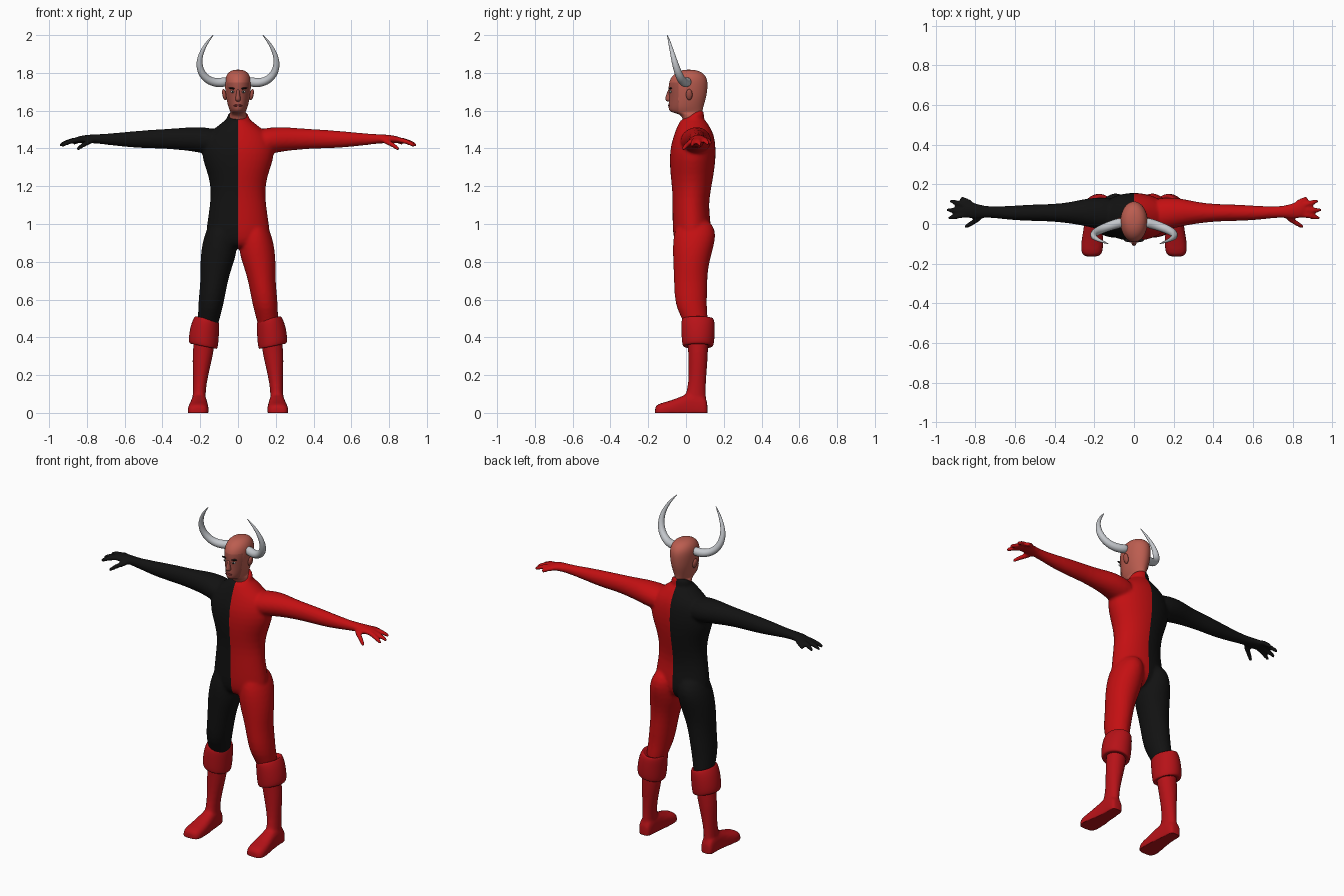
import bpy, bmesh, math
from mathutils import Vector, Matrix

if "Cube" in bpy.data.objects:
    bpy.data.objects.remove(bpy.data.objects["Cube"], do_unlink=True)


def material(name, rgb):
    mat = bpy.data.materials.new(name)
    mat.use_nodes = True
    mat.diffuse_color = (*rgb, 1)
    shader = mat.node_tree.nodes["Principled BSDF"]
    shader.inputs["Base Color"].default_value = (*rgb, 1)
    shader.inputs["Roughness"].default_value = 0.7
    return mat


SUIT_RED = material("suit red", (0.55, 0.005, 0.006))
SUIT_BLACK = material("suit black", (0.006, 0.006, 0.006))
BOOT_RED = material("boot red", (0.47, 0.006, 0.009))
SKIN = material("scalp skin", (0.5, 0.11, 0.08))
FACE = material("face skin", (0.36, 0.08, 0.06))
HORN = material("horn grey", (0.55, 0.57, 0.6))
DARK = material("brow black", (0.01, 0.008, 0.008))
WHITE = material("eye white", (0.7, 0.7, 0.66))
LIP = material("lip red", (0.22, 0.03, 0.03))


def skin_rings(bm, loops):
    """Bridge successive vertex loops and cap both ends."""
    for a, b in zip(loops, loops[1:]):
        n = len(a)
        for i in range(n):
            j = (i + 1) % n
            bm.faces.new((a[i], a[j], b[j], b[i]))
    bm.faces.new(loops[0])
    bm.faces.new(loops[-1])


def loft(bm, axis, rings, power=1.0, shear=None, sides=24):
    """Rings are (position, low u, high u, low v, high v) along the axis."""
    u, v = [k for k in range(3) if k != axis]
    loops = []
    for t, u0, u1, v0, v1 in rings:
        loop = []
        for i in range(sides):
            a = math.tau * i / sides
            c, s = [math.copysign(abs(w) ** power, w) for w in (math.cos(a), math.sin(a))]
            co = Vector()
            co[axis] = t
            co[u] = (u0 + u1) / 2 + c * (u1 - u0) / 2
            co[v] = (v0 + v1) / 2 + s * (v1 - v0) / 2
            if shear:
                across, slope, origin = shear
                co[axis] += slope * (co[across] - origin)
            loop.append(bm.verts.new(co))
        loops.append(loop)
    skin_rings(bm, loops)


def tube(bm, points, radii, sides=12):
    """Round tapering tube through the points."""
    points = [Vector(p) for p in points]
    loops = []
    for i, (p, r) in enumerate(zip(points, radii)):
        along = points[min(i + 1, len(points) - 1)] - points[max(i - 1, 0)]
        side = along.cross(Vector((0, 1, 0))).normalized()
        other = along.cross(side).normalized()
        loops.append([bm.verts.new(p + r * (side * math.cos(a) + other * math.sin(a)))
                      for a in (math.tau * k / sides for k in range(sides))])
    skin_rings(bm, loops)


def blob(bm, centre, radii, tilt=0):
    matrix = (Matrix.Translation(centre) @ Matrix.Rotation(tilt, 4, 'Y')
              @ Matrix.Diagonal((*radii, 1)))
    bmesh.ops.create_uvsphere(bm, u_segments=16, v_segments=10, radius=1, matrix=matrix)


def finish(name, bm, mats, rule=None, mirror=True, subdiv=1, voxel=0, relax=5):
    """Turn the bmesh into a smooth object, fusing its pieces if voxel is set."""
    bmesh.ops.recalc_face_normals(bm, faces=bm.faces)
    mesh = bpy.data.meshes.new(name)
    bm.to_mesh(mesh)
    bm.free()
    obj = bpy.data.objects.new(name, mesh)
    bpy.context.scene.collection.objects.link(obj)
    if subdiv:
        obj.modifiers.new("round", 'SUBSURF').levels = subdiv
    if mirror:
        mod = obj.modifiers.new("mirror", 'MIRROR')
        mod.use_clip = False
        mod.use_mirror_merge = False
    if voxel:
        mod = obj.modifiers.new("fuse", 'REMESH')
        mod.mode = 'VOXEL'
        mod.voxel_size = voxel
        mod = obj.modifiers.new("relax", 'SMOOTH')
        mod.factor = 0.5
        mod.iterations = relax
    graph = bpy.context.evaluated_depsgraph_get()
    baked = bpy.data.meshes.new_from_object(obj.evaluated_get(graph))
    obj.modifiers.clear()
    obj.data = baked
    baked.materials.clear()
    for mat in mats:
        baked.materials.append(mat)
    bm = bmesh.new()
    bm.from_mesh(baked)
    if SUIT_BLACK in mats:
        bmesh.ops.bisect_plane(bm, geom=bm.verts[:] + bm.edges[:] + bm.faces[:],
                               dist=0.0001, plane_co=(0, 0, 0), plane_no=(1, 0, 0))
    for vert in bm.verts:
        vert.co.z = max(vert.co.z, 0)
    for face in bm.faces:
        face.smooth = True
        face.material_index = rule(face.calc_center_median()) if rule else 0
    bm.to_mesh(baked)
    bm.free()
    return obj


def upright(rows):
    """Rows of (z, half width, front, back) as rings centred on x = 0."""
    return [(z, -w, w, front, back) for z, w, front, back in rows]


# Suit: torso and collar, then one arm, hand and leg, mirrored and fused
bm = bmesh.new()
loft(bm, 2, upright([
    (1.56, .058, -.025, .095), (1.54, .08, -.035, .11), (1.51, .12, -.05, .13),
    (1.47, .17, -.065, .15), (1.41, .195, -.083, .158), (1.34, .19, -.088, .158),
    (1.26, .158, -.083, .147), (1.18, .143, -.073, .132), (1.1, .15, -.072, .12),
    (1.02, .162, -.072, .13), (.95, .172, -.07, .135), (.9, .165, -.06, .115),
    (.87, .1, -.03, .07)]))
loft(bm, 2, upright([(1.5, .07, -.03, .1), (1.55, .06, -.025, .095),
                     (1.59, .06, -.025, .095)]), shear=(1, .5, .035))
loft(bm, 0, [
    (.08, -.04, .13, 1.36, 1.5), (.17, -.03, .135, 1.37, 1.512),
    (.24, -.012, .13, 1.385, 1.515), (.32, .003, .11, 1.393, 1.507),
    (.41, .012, .1, 1.4, 1.502), (.49, .015, .1, 1.4, 1.497),
    (.6, .017, .093, 1.408, 1.487), (.7, .03, .088, 1.42, 1.478),
    (.76, .032, .092, 1.427, 1.475), (.81, .025, .11, 1.43, 1.472),
    (.85, .03, .115, 1.428, 1.463), (.865, .045, .1, 1.432, 1.457)])
for root, tip in [((.81, .1, 1.448), (.875, .132, 1.424)),
                  ((.83, .09, 1.45), (.93, .117, 1.422)),
                  ((.83, .07, 1.45), (.948, .07, 1.416)),
                  ((.83, .05, 1.45), (.938, .03, 1.414)),
                  ((.76, .04, 1.445), (.855, -.018, 1.393))]:
    root, tip = Vector(root), Vector(tip)
    knuckle = root.lerp(tip, .6) + Vector((0, 0, .009))
    tube(bm, [root, knuckle, root.lerp(tip, .92), tip], [.016, .014, .012, .007])
loft(bm, 2, [
    (1.03, .03, .13, -.03, .12), (.97, .01, .168, -.06, .158),
    (.91, .003, .187, -.07, .155), (.84, .007, .198, -.07, .135),
    (.77, .032, .2, -.067, .118), (.7, .053, .199, -.064, .113),
    (.62, .068, .207, -.062, .112), (.55, .082, .212, -.05, .11),
    (.49, .1, .212, -.015, .118), (.42, .115, .215, 0, .115)])
finish("suit", bm, [SUIT_RED, SUIT_BLACK], lambda c: 0 if c.x > 0 else 1, voxel=.0085)

# Boots: shaft and foot fused, flat on the ground
bm = bmesh.new()
loft(bm, 2, [
    (.47, .12, .225, 0, .12), (.36, .122, .238, .01, .118),
    (.28, .138, .242, .012, .115), (.2, .157, .239, .014, .108),
    (.12, .172, .238, .008, .104), (.06, .17, .243, -.02, .108),
    (.03, .17, .243, -.02, .108)])
loft(bm, 1, [
    (.115, .18, .238, -.03, .06), (.1, .17, .247, -.03, .09),
    (.04, .166, .247, -.03, .115), (-.02, .16, .253, -.03, .09),
    (-.08, .154, .265, -.03, .065), (-.135, .156, .268, -.03, .052),
    (-.155, .165, .26, -.03, .042), (-.165, .185, .245, -.03, .03)], power=.75)
finish("boots", bm, [BOOT_RED], voxel=.0085, relax=4)

# Turned-down boot cuffs
bm = bmesh.new()
loft(bm, 2, [
    (.36, .14, .22, .015, .11), (.348, .115, .25, -.012, .138),
    (.355, .107, .262, -.02, .147), (.4, .102, .26, -.024, .152),
    (.46, .099, .248, -.026, .153), (.495, .1, .232, -.024, .15),
    (.508, .106, .224, -.015, .14), (.48, .12, .205, 0, .12)], shear=(0, .2, .175))
finish("boot_cuffs", bm, [BOOT_RED], subdiv=2)

# Head and neck, with a nose
bm = bmesh.new()
loft(bm, 2, upright([
    (1.53, .05, -.018, .085), (1.575, .049, -.018, .086), (1.588, .04, -.06, .087),
    (1.595, .041, -.088, .088), (1.615, .05, -.094, .091), (1.645, .058, -.092, .1),
    (1.68, .065, -.09, .11), (1.73, .07, -.095, .116), (1.77, .069, -.085, .113),
    (1.798, .056, -.06, .093), (1.813, .035, -.028, .062), (1.817, .012, 0, .03)]))
loft(bm, 2, upright([
    (1.648, .008, -.1, -.07), (1.655, .016, -.11, -.07), (1.668, .014, -.112, -.07),
    (1.69, .009, -.102, -.07), (1.715, .01, -.095, -.07)]), sides=12)
finish("head", bm, [SKIN, FACE], mirror=False, subdiv=2,
       rule=lambda c: 1 if c.y < -.04 and c.z < 1.745 else 0)

# Ears and facial details
bm = bmesh.new()
blob(bm, (.072, .017, 1.685), (.011, .017, .03), .2)
finish("ears", bm, [FACE], subdiv=0)
for name, mat, centre, radii, tilt in [
        ("eyes", WHITE, (.028, -.082, 1.7), (.013, .005, .006), 0),
        ("pupils", DARK, (.028, -.086, 1.7), (.005, .003, .005), 0),
        ("eyebrows", DARK, (.03, -.082, 1.718), (.02, .008, .0045), -.15),
        ("lips", LIP, (.006, -.09, 1.628), (.017, .005, .005), .1)]:
    bm = bmesh.new()
    blob(bm, centre, radii, tilt)
    finish(name, bm, [mat], subdiv=0)

# Long curved horns
bm = bmesh.new()
tube(bm, [(.05, .01, 1.757), (.1, -.002, 1.745), (.15, -.02, 1.755), (.19, -.038, 1.79),
          (.207, -.055, 1.84), (.2, -.07, 1.895), (.172, -.084, 1.95),
          (.142, -.095, 1.988), (.129, -.1, 2.002)],
     [.027, .025, .023, .021, .018, .013, .008, .004, .001], sides=16)
finish("horns", bm, [HORN], subdiv=2)
